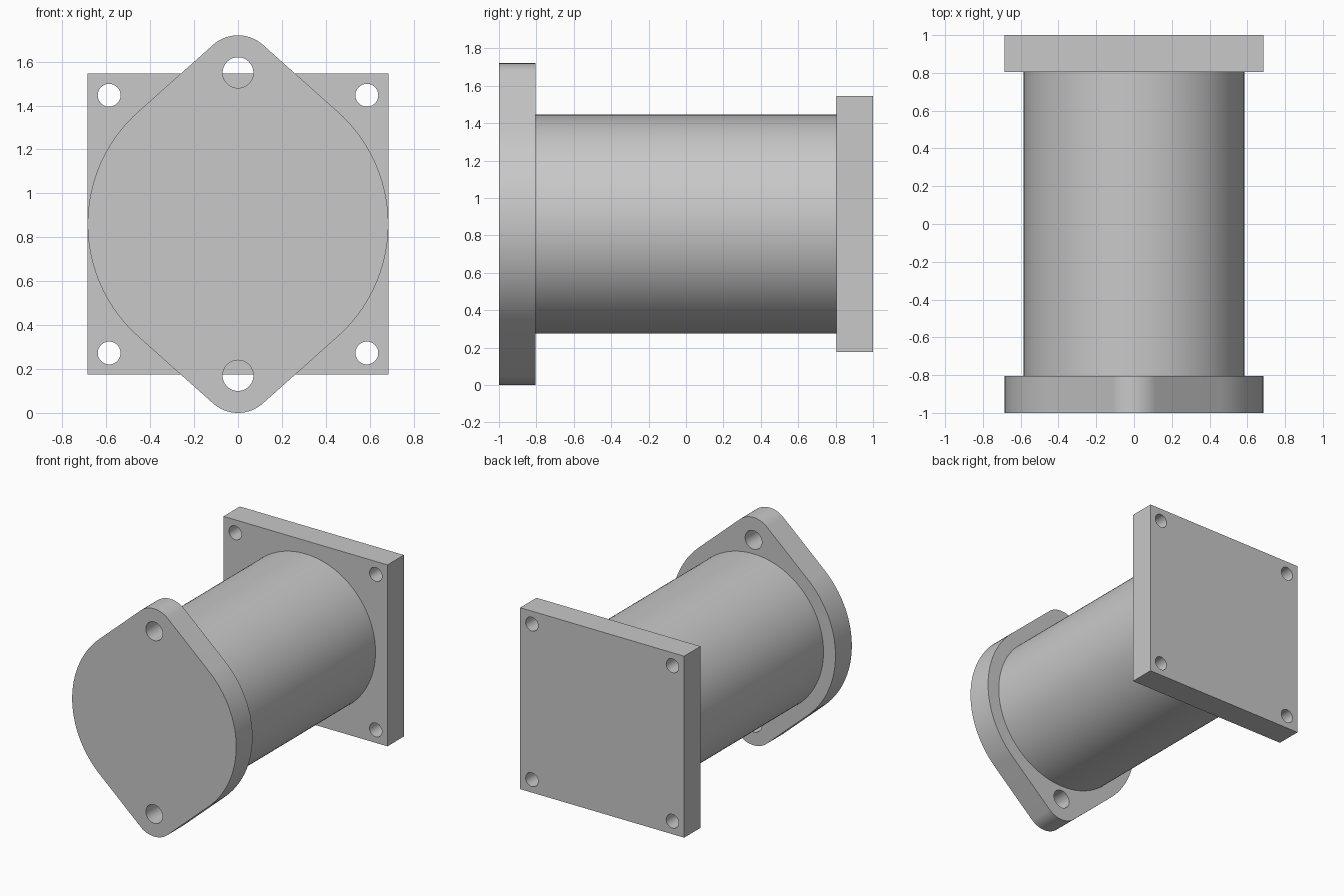
import bpy, bmesh, math

cube = bpy.data.objects.get("Cube")
if cube:
    bpy.data.objects.remove(cube, do_unlink=True)

AXIS_Z = 0.86      # height of the body axis
PLATE_R = 0.685    # half width of both flanges
THICK = 0.195

grey = bpy.data.materials.new("plain_grey")
grey.use_nodes = True
colour = (0.58, 0.58, 0.58, 1)
grey.diffuse_color = colour
grey.node_tree.nodes["Principled BSDF"].inputs["Base Color"].default_value = colour


def arc(cx, cz, r, start, end, steps):
    """Points along an arc, angles in radians."""
    return [(cx + r * math.cos(start + (end - start) * i / steps),
             cz + r * math.sin(start + (end - start) * i / steps))
            for i in range(steps + 1)]


def circle(cx, cz, r, steps=48):
    return arc(cx, cz, r, 0, math.tau, steps)[:-1]


def plate(name, loops, y0, y1):
    """Extrude an outline (first loop) with holes (other loops) along y."""
    bm = bmesh.new()
    edges = []
    for loop in loops:
        verts = [bm.verts.new((x, y0, z + AXIS_Z)) for x, z in loop]
        edges += [bm.edges.new((v, verts[i - 1])) for i, v in enumerate(verts)]
    bmesh.ops.triangle_fill(bm, edges=edges, use_beauty=True)
    out = bmesh.ops.extrude_face_region(bm, geom=bm.faces[:])
    moved = [g for g in out["geom"] if isinstance(g, bmesh.types.BMVert)]
    bmesh.ops.translate(bm, verts=moved, vec=(0, y1 - y0, 0))
    bmesh.ops.recalc_face_normals(bm, faces=bm.faces[:])
    mesh = bpy.data.meshes.new(name)
    bm.to_mesh(mesh)
    bm.free()
    mesh.materials.append(grey)
    obj = bpy.data.objects.new(name, mesh)
    bpy.context.collection.objects.link(obj)
    bpy.ops.object.select_all(action="DESELECT")
    obj.select_set(True)
    bpy.context.view_layer.objects.active = obj
    bpy.ops.object.shade_smooth_by_angle(angle=math.radians(30))


# Front flange: large disc joined by tangents to a rounded ear above and below
EAR_Z, EAR_R = 0.69, 0.17
tilt = math.asin((PLATE_R - EAR_R) / EAR_Z)
half = math.pi / 2
outline = []
for side in (0, math.pi):
    sign = 1 if side == 0 else -1
    outline += arc(0, 0, PLATE_R, side - tilt, side + tilt, 40)
    outline += arc(0, sign * EAR_Z, EAR_R, side + tilt, side + math.pi - tilt, 24)
ear_holes = [circle(0, s * EAR_Z, 0.07) for s in (-1, 1)]
plate("front_flange", [outline] + ear_holes, -1, -1 + THICK)

# Rear flange: square with a hole in each corner
p, h = PLATE_R, 0.587
square = [(-p, -p), (p, -p), (p, p), (-p, p)]
corner_holes = [circle(sx * h, sz * h, 0.052) for sx in (-1, 1) for sz in (-1, 1)]
plate("rear_flange", [square] + corner_holes, 1 - THICK, 1)

# Round body between the flanges
plate("body", [circle(0, 0, 0.585, 128)], -1 + THICK, 1 - THICK)
